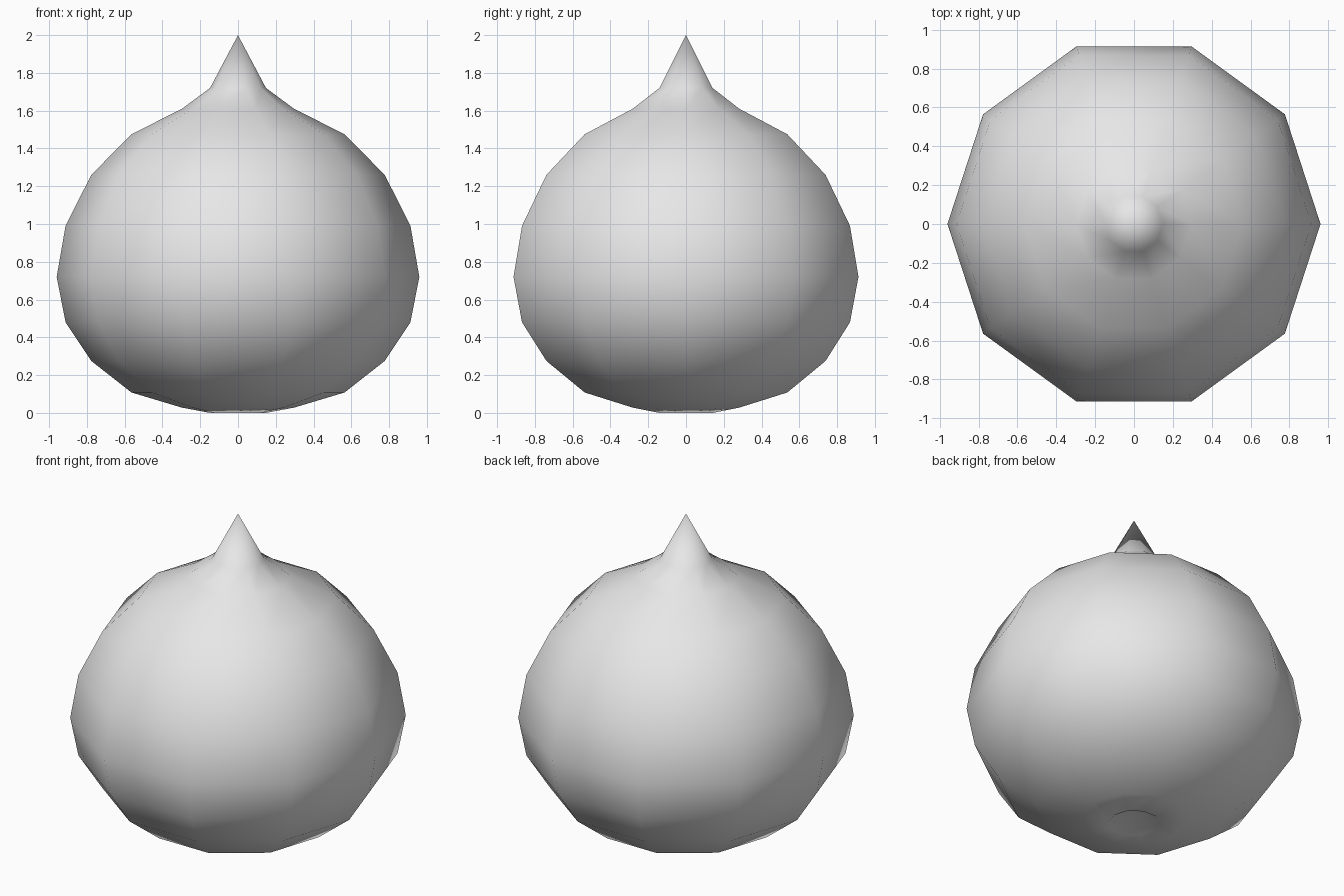
import bpy, bmesh
from math import cos, sin, pi

default = bpy.data.objects.get("Cube")
if default:
    bpy.data.objects.remove(default, do_unlink=True)

SIDES = 10
BASE_DIMPLE = 0.13
TIP = 2.0
# Radius and height of each ring, from base to neck
PROFILE = [(0.148, 0.0), (0.297, 0.028), (0.564, 0.108), (0.777, 0.275),
           (0.913, 0.48), (0.96, 0.72), (0.913, 0.99), (0.777, 1.26),
           (0.564, 1.475), (0.297, 1.61), (0.148, 1.72)]

# Plain light grey surface
grey = bpy.data.materials.new("light_grey")
grey.use_nodes = True
grey.diffuse_color = (0.8, 0.8, 0.8, 1)
grey.node_tree.nodes["Principled BSDF"].inputs["Base Color"].default_value = (0.8, 0.8, 0.8, 1)

# Turned bulb body with a dimpled base and a pointed tip
bm = bmesh.new()
rings = []
for radius, z in PROFILE:
    rings.append([bm.verts.new((radius * cos(2 * pi * i / SIDES),
                                radius * sin(2 * pi * i / SIDES), z))
                  for i in range(SIDES)])
bottom = bm.verts.new((0, 0, BASE_DIMPLE))
top = bm.verts.new((0, 0, TIP))

for i in range(SIDES):
    j = (i + 1) % SIDES
    for low, high in zip(rings, rings[1:]):
        bm.faces.new((low[i], low[j], high[j], high[i]))
    bm.faces.new((rings[0][j], rings[0][i], bottom))
    bm.faces.new((rings[-1][i], rings[-1][j], top))

for face in bm.faces:
    face.smooth = True

mesh = bpy.data.meshes.new("pointed_bulb")
bm.to_mesh(mesh)
bm.free()
mesh.materials.append(grey)
bulb = bpy.data.objects.new("pointed_bulb", mesh)
bpy.context.collection.objects.link(bulb)
